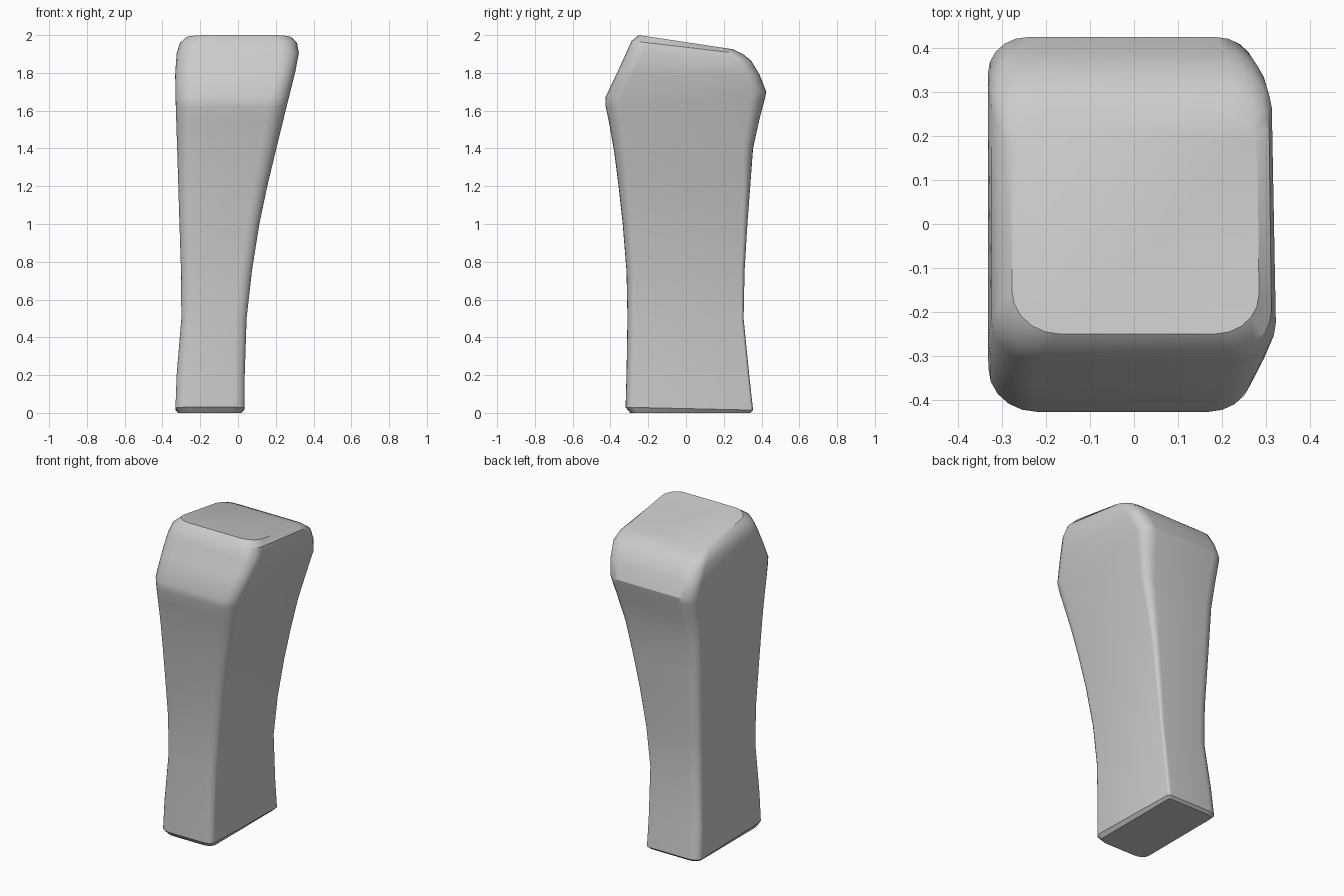
import bpy, bmesh, math

if "Cube" in bpy.data.objects:
    bpy.data.objects.remove(bpy.data.objects["Cube"])

# side profile rows: front y, front z, back y, back z, side inset, head amount
ROWS = [
    (-.295, .0, .34, .0, .015, 0), (-.32, .03, .355, .015, 0, 0),
    (-.315, .2, .335, .2, 0, 0), (-.31, .5, .305, .5, 0, 0),
    (-.315, .75, .31, .75, 0, .1), (-.335, 1.0, .325, 1.0, 0, .2),
    (-.357, 1.2, .34, 1.2, 0, .4), (-.38, 1.38, .355, 1.4, 0, .6),
    (-.408, 1.54, .39, 1.56, 0, .8), (-.425, 1.62, .417, 1.66, 0, 1),
    (-.427, 1.67, .425, 1.70, 0, 1), (-.365, 1.80, .39, 1.79, .0, 1),
    (-.315, 1.91, .345, 1.865, .008, 1), (-.288, 1.97, .30, 1.90, .025, 1),
    (-.25, 2.0, .25, 1.925, .055, 1),
]
LEFT = [(0, -.332), (.2, -.325), (.45, -.30), (.7, -.30), (1, -.31), (1.4, -.322), (1.7, -.332), (2, -.333)]
RIGHT = [(0, .034), (.4, .037), (.6, .054), (.8, .08), (1, .113), (1.2, .155),
         (1.4, .203), (1.6, .252), (1.8, .302), (1.92, .335), (2, .34)]


def interp(table, z):
    for (a, va), (b, vb) in zip(table, table[1:]):
        if z <= b:
            return va + (vb - va) * (z - a) / (b - a)
    return table[-1][1]


def ring(bm, row):
    yf, zf, yb, zb, inset, head = row
    verts = []
    # corners: side, end, start angle, radius at the foot and at the head
    for sx, sy, start, r0, r1 in ((1, -1, 270, .06, .10), (1, 1, 0, .02, .09),
                                  (-1, 1, 90, .06, .09), (-1, -1, 180, .07, .11)):
        rx = r0 + (r1 - r0) * head
        ry = rx * (.7 + .2 * head)
        for i in range(6):
            a = math.radians(start + 18 * i)
            y = (yf + ry if sy < 0 else yb - ry) + ry * math.sin(a)
            z = zf + (zb - zf) * (y - yf) / (yb - yf)
            edge = interp(RIGHT, z) - inset if sx > 0 else interp(LEFT, z) + inset
            verts.append(bm.verts.new((edge - sx * rx + rx * math.cos(a), y, z)))
    return verts


# flared handle with a chamfered, sloping head
bm = bmesh.new()
rings = [ring(bm, row) for row in ROWS]
for low, high in zip(rings, rings[1:]):
    n = len(low)
    for i in range(n):
        j = (i + 1) % n
        bm.faces.new((low[i], low[j], high[j], high[i]))
bm.faces.new(rings[0][::-1])
bm.faces.new(rings[-1])
bmesh.ops.recalc_face_normals(bm, faces=bm.faces)

mesh = bpy.data.meshes.new("handle")
bm.to_mesh(mesh)
bm.free()
handle = bpy.data.objects.new("handle", mesh)
bpy.context.collection.objects.link(handle)
bpy.context.view_layer.objects.active = handle
handle.select_set(True)
bpy.ops.object.shade_smooth_by_angle(angle=math.radians(32))
